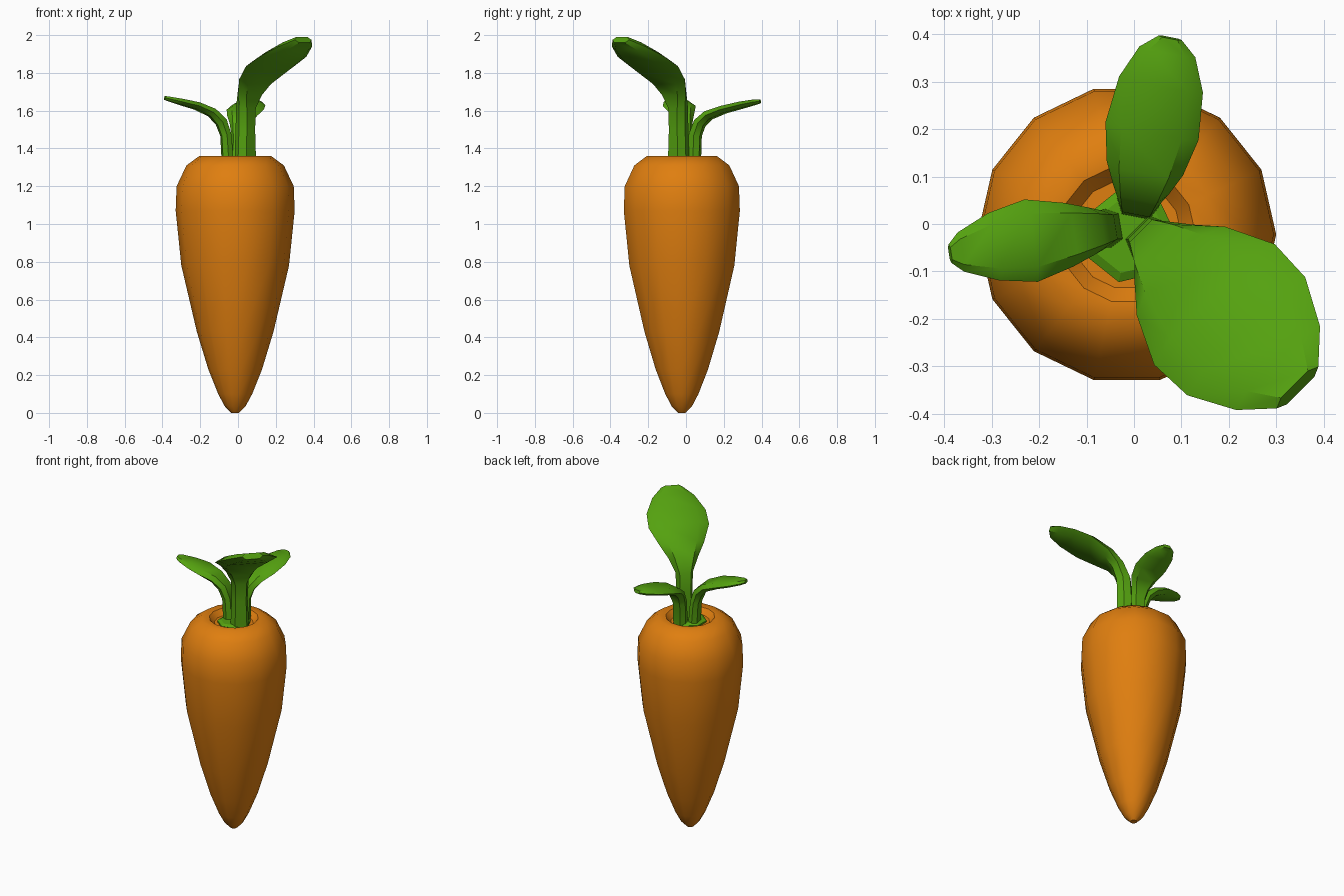
import bpy, bmesh, math
from mathutils import Vector

if "Cube" in bpy.data.objects:
    bpy.data.objects.remove(bpy.data.objects["Cube"], do_unlink=True)


def material(name, colour):
    m = bpy.data.materials.new(name)
    m.use_nodes = True
    m.diffuse_color = colour
    m.node_tree.nodes["Principled BSDF"].inputs["Base Color"].default_value = colour
    return m


orange = material("carrot_orange", (0.74, 0.21, 0.005, 1))
green = material("leaf_green", (0.09, 0.36, 0.005, 1))


def loft(name, rings, mat, angle):
    """Skin a list of equal-length point rings and cap both ends."""
    bm = bmesh.new()
    loops = [[bm.verts.new(p) for p in ring] for ring in rings]
    n = len(loops[0])
    for a, b in zip(loops, loops[1:]):
        for i in range(n):
            j = (i + 1) % n
            bm.faces.new((a[i], a[j], b[j], b[i]))
    bm.faces.new(loops[0][::-1])
    bm.faces.new(loops[-1])
    bmesh.ops.recalc_face_normals(bm, faces=bm.faces)
    mesh = bpy.data.meshes.new(name)
    bm.to_mesh(mesh)
    bm.free()
    mesh.materials.append(mat)
    ob = bpy.data.objects.new(name, mesh)
    bpy.context.collection.objects.link(ob)
    bpy.ops.object.select_all(action='DESELECT')
    ob.select_set(True)
    bpy.context.view_layer.objects.active = ob
    bpy.ops.object.shade_smooth_by_angle(angle=math.radians(angle))
    return ob


def circle(x, y, z, r, n=14):
    return [Vector((x + r * math.cos(math.tau * i / n),
                    y + r * math.sin(math.tau * i / n), z)) for i in range(n)]


# Root: tapered body with a shallow pit in the top (height, radius)
profile = [(0, 0.02), (0.035, 0.055), (0.1, 0.09), (0.23, 0.142), (0.43, 0.203),
           (0.78, 0.285), (1.07, 0.315), (1.2, 0.31), (1.31, 0.258), (1.36, 0.19),
           (1.358, 0.145), (1.325, 0.115)]
loft("carrot_root", [circle(-0.015, -0.022, z, r) for z, r in profile], orange, 45)

# Green crown disc where the stems meet
loft("crown_base", [circle(-0.01, -0.025, z, r, 7)
                    for z, r in ((1.31, 0.1), (1.335, 0.1), (1.345, 0.08))], green, 20)


def leaf(name, heading, rows):
    """Stem and blade; each row is distance out, height, half width, half thickness."""
    h = Vector((*heading, 0)).normalized()
    side = Vector((-h.y, h.x, 0))
    path = [h * s + Vector((0, 0, z)) for s, z, w, t in rows]
    rings = []
    for i, (s, z, w, t) in enumerate(rows):
        tangent = (path[min(i + 1, len(path) - 1)] - path[max(i - 1, 0)]).normalized()
        normal = side.cross(tangent)
        section = ((1, 0), (0.65, 1), (-0.65, 1), (-1, 0), (-0.65, -1), (0.65, -1))
        rings.append([path[i] + side * (w * a) + normal * (t * b) for a, b in section])
    loft(name, rings, green, 35)


leaf("large_front_leaf", (1, -1),
     [(0.055, 1.32, 0.055, 0.045), (0.055, 1.5, 0.048, 0.042), (0.06, 1.62, 0.052, 0.04),
      (0.09, 1.7, 0.088, 0.036), (0.14, 1.765, 0.132, 0.032), (0.24, 1.835, 0.18, 0.03),
      (0.335, 1.885, 0.176, 0.028), (0.43, 1.94, 0.125, 0.025), (0.488, 1.975, 0.062, 0.018)])

leaf("back_leaf", (0.19, 0.98),
     [(0.045, 1.32, 0.045, 0.03), (0.05, 1.47, 0.045, 0.03), (0.075, 1.535, 0.06, 0.028),
      (0.12, 1.575, 0.082, 0.024), (0.2, 1.605, 0.1, 0.02), (0.3, 1.63, 0.09, 0.018),
      (0.37, 1.645, 0.06, 0.014), (0.4, 1.65, 0.025, 0.01)])

leaf("side_leaf", (-0.99, -0.16),
     [(0.055, 1.32, 0.042, 0.028), (0.065, 1.47, 0.04, 0.026), (0.09, 1.54, 0.05, 0.028),
      (0.14, 1.59, 0.068, 0.024), (0.22, 1.625, 0.088, 0.02), (0.3, 1.645, 0.072, 0.017),
      (0.37, 1.662, 0.042, 0.012), (0.393, 1.668, 0.02, 0.01)])
